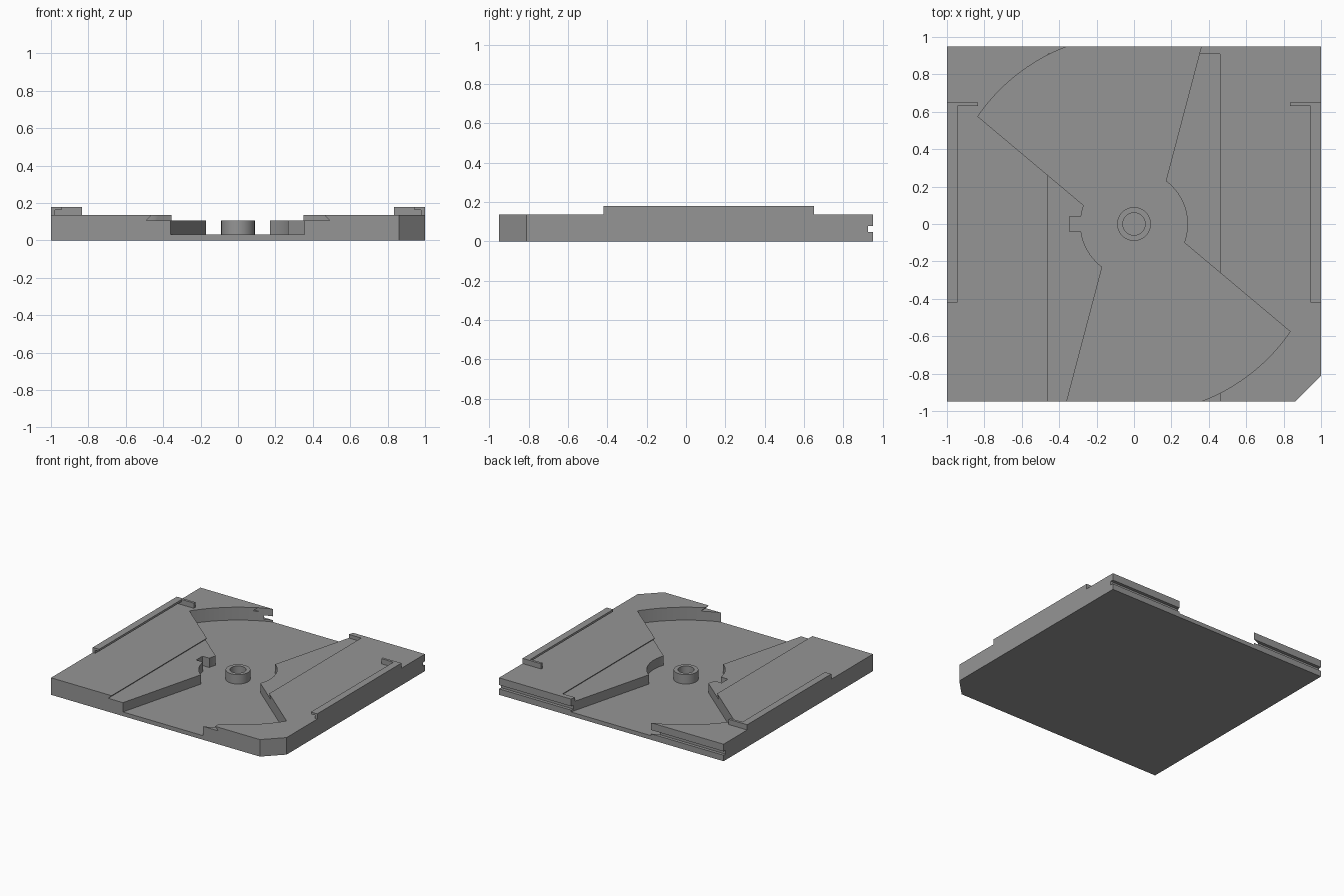
import bpy
import bmesh
from math import cos, sin, radians, pi

if "Cube" in bpy.data.objects:
    bpy.data.objects.remove(bpy.data.objects["Cube"], do_unlink=True)

HALF_X, HALF_Y = 1.0, 0.95
FLOOR, LEDGE, DECK, RAIL = 0.033, 0.108, 0.137, 0.179

grey = bpy.data.materials.new("plain grey")
grey.use_nodes = True
grey.diffuse_color = (0.3, 0.3, 0.3, 1)
grey.node_tree.nodes["Principled BSDF"].inputs["Base Color"].default_value = (0.3, 0.3, 0.3, 1)


def prism(name, points, low, high, axis="z"):
    """Extrude an (x, y) outline along z, or an (x, z) profile along y."""
    place = {"z": lambda a, b, t: (a, b, t), "y": lambda a, b, t: (a, t, b)}[axis]
    bm = bmesh.new()
    bottom = [bm.verts.new(place(a, b, low)) for a, b in points]
    top = [bm.verts.new(place(a, b, high)) for a, b in points]
    bm.faces.new(bottom)
    bm.faces.new(top)
    for i in range(len(points)):
        j = (i + 1) % len(points)
        bm.faces.new((bottom[i], bottom[j], top[j], top[i]))
    bmesh.ops.recalc_face_normals(bm, faces=bm.faces)
    mesh = bpy.data.meshes.new(name)
    bm.to_mesh(mesh)
    bm.free()
    mesh.materials.append(grey)
    obj = bpy.data.objects.new(name, mesh)
    bpy.context.collection.objects.link(obj)
    return obj


def rect(x0, x1, y0, y1):
    return [(x0, y0), (x1, y0), (x1, y1), (x0, y1)]


def arc(radius, start, end, steps):
    angles = [radians(start + (end - start) * i / steps) for i in range(steps + 1)]
    return [(radius * cos(a), radius * sin(a)) for a in angles]


def select(obj):
    bpy.ops.object.select_all(action="DESELECT")
    obj.select_set(True)
    bpy.context.view_layer.objects.active = obj


def cut(obj, cutter):
    """Subtract the cutter from the object and discard it."""
    cutter.hide_render = True
    mod = obj.modifiers.new("cut", "BOOLEAN")
    mod.operation = "DIFFERENCE"
    mod.solver = "EXACT"
    mod.object = cutter
    select(obj)
    bpy.ops.object.modifier_apply(modifier=mod.name)
    bpy.data.objects.remove(cutter, do_unlink=True)


def smooth(obj):
    select(obj)
    bpy.ops.object.shade_smooth_by_angle(angle=radians(30))


# Square plate with one clipped front corner
plate = prism("base_plate", [(-HALF_X, -HALF_Y), (0.86, -HALF_Y), (HALF_X, -0.81),
                             (HALF_X, HALF_Y), (-HALF_X, HALF_Y)], 0, DECK)

# Swept pocket: the two sides are half-turn copies, one with a small notch
wing = [(0.835, -0.575)] + arc(1.014, -34.6, -80.5, 24)[1:]
straight = [(0.373, 1.0)]
right_side = straight + arc(0.286, 53.5, -20.3, 16) + wing
left_side = ([(-x, -y) for x, y in straight]
             + arc(0.286, 233.5, 188, 10) + [(-0.345, -0.04), (-0.345, 0.04)]
             + arc(0.286, 172, 159.7, 3) + [(-x, -y) for x, y in wing])
cut(plate, prism("pocket_cutter", right_side + left_side, FLOOR, 0.3))

# Dovetail slide recess, open at the front
cut(plate, prism("slide_cutter", [(-0.49, LEDGE), (0.49, LEDGE), (0.45, 0.147), (-0.45, 0.147)],
                 -1.1, 0.91, "y"))

# Groove along the back edge
cut(plate, prism("groove_cutter", rect(-1.1, 1.1, 0.048, 0.079), 0.925, 1.1, "y"))
smooth(plate)

# Central hollow hub
hub = prism("hub", arc(0.09, 0, 352.5, 47), FLOOR - 0.005, LEDGE)
cut(hub, prism("hub_cutter", arc(0.06, 0, 352.5, 47), 0, 0.3))
smooth(hub)

# Overhanging side rails with a stop bar at the rear end
for side, s in (("left", 1), ("right", -1)):
    profile = [(1, DECK), (1, RAIL), (0.943, RAIL), (0.943, 0.162), (0.978, 0.162), (0.978, DECK)]
    prism(side + "_rail", [(s * x, z) for x, z in profile], -0.42, 0.65, "y")
    prism(side + "_stop", rect(*sorted((s * 0.835, s * HALF_X)), 0.63, 0.65), DECK, RAIL)
